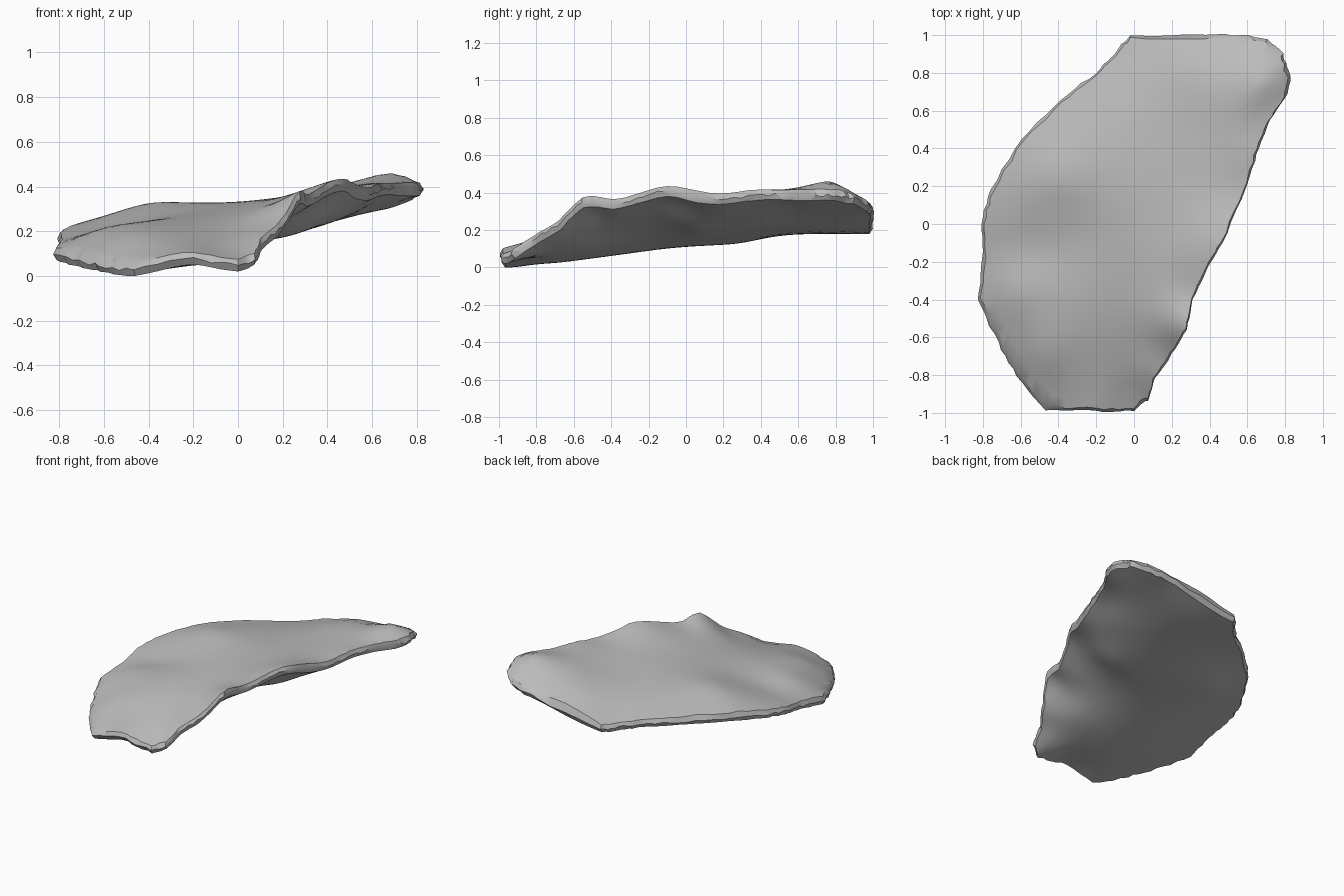
import bpy
import bmesh
import math
import random
from mathutils import Vector

random.seed(4)
if "Cube" in bpy.data.objects:
    bpy.data.objects.remove(bpy.data.objects["Cube"], do_unlink=True)

# Broken rim of the slab: x, y, height of its upper edge
RIM = [(-.47, -.99, .06), (-.2, -.99, .11), (.0, -.99, .08), (.075, -.93, .11),
       (.11, -.82, .18), (.2, -.69, .26), (.28, -.56, .38), (.31, -.4, .37),
       (.39, -.23, .41), (.47, -.1, .44), (.59, .18, .40), (.65, .37, .42),
       (.72, .55, .42), (.82, .7, .42), (.83, .79, .42), (.79, .9, .4),
       (.68, .99, .36), (.48, 1, .33), (-.02, 1, .24), (-.1, .91, .24),
       (-.2, .8, .25), (-.39, .66, .26), (-.6, .45, .26), (-.76, .18, .23),
       (-.81, 0, .2), (-.8, -.18, .17), (-.83, -.4, .13), (-.72, -.63, .1),
       (-.62, -.8, .08)]
# Swells and hollows of the upper face, and the belly of the lower face
UPPER = [(-.4, .25, .33), (0, .4, .33), (.35, .5, .38), (.71, .78, .46), (.3, .85, .36),
         (.2, 0, .36), (-.3, -.08, .28), (-.3, -.35, .26), (-.6, -.35, .22),
         (-.55, -.15, .22), (0, -.35, .29), (-.2, -.7, .19), (.05, -.65, .22),
         (-.5, -.7, .17)]
LOWER = [(.06, -.55, .14), (.3, .05, .22), (.5, .4, .28), (.65, .8, .31),
         (0, .4, .17), (-.4, .3, .14), (-.4, -.3, .08), (-.4, -.7, .03),
         (-.1, -.8, .06), (.2, .8, .2), (.45, .9, .26)]
EDGE = .055     # thickness of the broken rim
STEPS = 5       # rim subdivisions per corner
RINGS = 16      # rings from centre to rim
LIP = .982      # scale at which the faces meet the rim


def kernel(ax, ay, bx, by):
    return math.sqrt((ax - bx) ** 2 + (ay - by) ** 2 + .01)


def solve(rows):
    """Gauss-Jordan elimination with pivoting on augmented rows."""
    n = len(rows)
    for i in range(n):
        pivot = max(range(i, n), key=lambda r: abs(rows[r][i]))
        rows[i], rows[pivot] = rows[pivot], rows[i]
        lead = rows[i][i]
        rows[i] = [v / lead for v in rows[i]]
        for r in range(n):
            if r != i and rows[r][i]:
                f = rows[r][i]
                rows[r] = [a - f * b for a, b in zip(rows[r], rows[i])]
    return [row[-1] for row in rows]


def smooth_surface(samples):
    """Return a height function passing smoothly through the samples."""
    rows = [[kernel(x, y, u, v) for u, v, _ in samples] + [1, x, y, z]
            for x, y, z in samples]
    rows.append([1] * len(samples) + [0] * 4)
    rows.append([s[0] for s in samples] + [0] * 4)
    rows.append([s[1] for s in samples] + [0] * 4)
    w = solve(rows)

    def height(x, y):
        bend = sum(k * kernel(x, y, u, v) for k, (u, v, _) in zip(w, samples))
        return bend + w[-3] + w[-2] * x + w[-1] * y
    return height


upper = smooth_surface([(x * LIP, y * LIP, z) for x, y, z in RIM] + UPPER)
lower = smooth_surface([(x * LIP, y * LIP, z - EDGE) for x, y, z in RIM] + LOWER)

# Chipped outline
outline = []
for a, b in zip(RIM, RIM[1:] + RIM[:1]):
    for i in range(STEPS):
        p = Vector(a[:2]).lerp(Vector(b[:2]), i / STEPS)
        outline.append(p * (1 + random.uniform(-.007, .007)))
COUNT = len(outline)

bm = bmesh.new()


def ring(scale, height, chip=0):
    verts = []
    for p in outline:
        q = p * (scale + random.uniform(-chip, chip))
        verts.append(bm.verts.new((q.x, q.y, height(q.x, q.y))))
    return verts


def middle(x, y):
    x, y = x * LIP, y * LIP
    return lower(x, y) + EDGE * random.uniform(.35, .65)


# Rings run from the upper centre, over the rim, to the lower centre
scales = [LIP * (i + 1) / RINGS for i in range(RINGS)]
rings = [ring(s, upper, .008 if s == scales[-1] else 0) for s in scales]
rings.append(ring(1, middle))
rings += [ring(s, lower, .008 if s == scales[-1] else 0) for s in reversed(scales)]
for inner, outer in zip(rings, rings[1:]):
    for i in range(COUNT):
        j = (i + 1) % COUNT
        bm.faces.new((inner[i], outer[i], outer[j], inner[j]))
for loop, height in ((rings[0], upper), (rings[-1], lower)):
    hub = bm.verts.new((0, 0, height(0, 0)))
    for i in range(COUNT):
        bm.faces.new((hub, loop[i], loop[(i + 1) % COUNT]))
bmesh.ops.recalc_face_normals(bm, faces=bm.faces)

# Rest the slab on the ground
base = min(v.co.z for v in bm.verts)
bmesh.ops.translate(bm, verts=bm.verts, vec=(0, 0, -base))

mesh = bpy.data.meshes.new("stone_slab")
bm.to_mesh(mesh)
bm.free()
slab = bpy.data.objects.new("stone_slab", mesh)
bpy.context.collection.objects.link(slab)

# Plain grey stone
grey = bpy.data.materials.new("stone_grey")
grey.use_nodes = True
colour = (.5, .5, .5, 1)
grey.diffuse_color = colour
grey.node_tree.nodes["Principled BSDF"].inputs["Base Color"].default_value = colour
mesh.materials.append(grey)

bpy.context.view_layer.objects.active = slab
slab.select_set(True)
bpy.ops.object.shade_smooth_by_angle(angle=math.radians(32))
